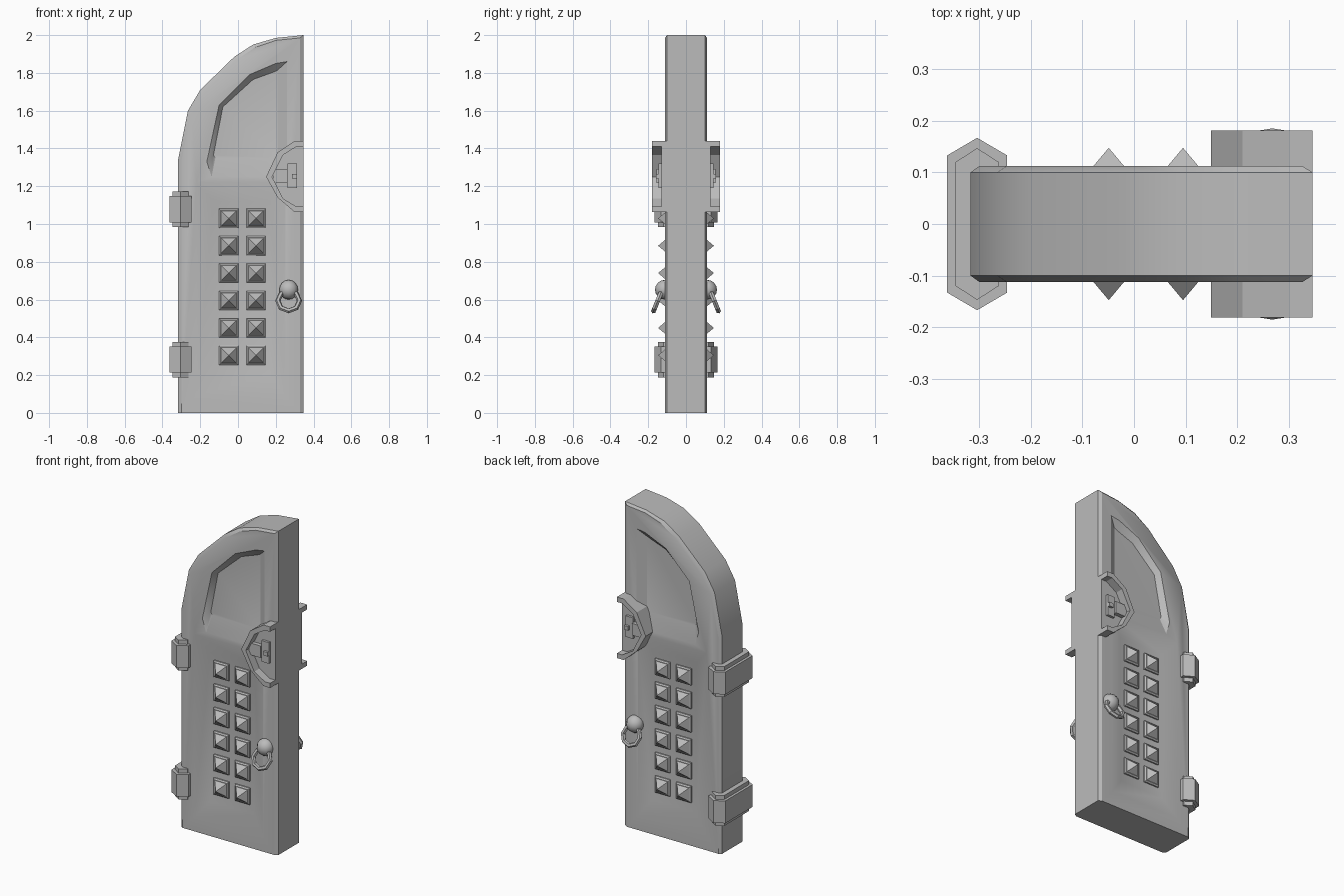
import bpy, bmesh, math
from mathutils import Matrix

cube = bpy.data.objects.get("Cube")
if cube:
    bpy.data.objects.remove(cube, do_unlink=True)

grey = bpy.data.materials.new("stone grey")
grey.use_nodes = True
GREY = (0.5, 0.5, 0.5, 1)
grey.diffuse_color = GREY
grey.node_tree.nodes["Principled BSDF"].inputs["Base Color"].default_value = GREY


def finish(name, bm, smooth=30):
    bmesh.ops.recalc_face_normals(bm, faces=bm.faces)
    mesh = bpy.data.meshes.new(name)
    bm.to_mesh(mesh)
    bm.free()
    mesh.materials.append(grey)
    ob = bpy.data.objects.new(name, mesh)
    bpy.context.collection.objects.link(ob)
    activate(ob)
    if smooth:
        bpy.ops.object.shade_smooth_by_angle(angle=math.radians(smooth))
    return ob


def activate(ob):
    bpy.ops.object.select_all(action='DESELECT')
    ob.select_set(True)
    bpy.context.view_layer.objects.active = ob


def loft(bm, rings, axis='y'):
    """Skin equal-sized outlines, each given as (points, depth)."""
    loops = []
    for pts, d in rings:
        loops.append([bm.verts.new((a, d, b) if axis == 'y' else (a, b, d)) for a, b in pts])
    for lo, hi in zip(loops, loops[1:]):
        n = len(lo)
        for i in range(n):
            j = (i + 1) % n
            bm.faces.new((lo[i], lo[j], hi[j], hi[i]))
    bm.faces.new(loops[0])
    bm.faces.new(loops[-1])


def rect(x0, x1, z0, z1):
    return [(x0, z0), (x1, z0), (x1, z1), (x0, z1)]


def square(x, z, h):
    return rect(x - h, x + h, z - h, z + h)


# Door leaf: half arch with chamfered faces
outline = [(-.317, 0), (.346, 0), (.346, 2), (.2, 1.985), (.08, 1.95),
           (-.02, 1.885), (-.2, 1.71), (-.265, 1.6), (-.317, 1.34)]
face = [(-.3, 0), (.327, 0), (.327, 1.985), (.2, 1.972), (.09, 1.935),
        (-.005, 1.87), (-.18, 1.695), (-.247, 1.59), (-.3, 1.335)]
bm = bmesh.new()
loft(bm, [(face, -.112), (outline, -.1), (outline, .1), (face, .112)])
door = finish("door_leaf", bm, 0)

# Dished lower panel and arched upper panel, sunk in both faces
panel_rim = rect(-.22, .25, .09, 1.22)
panel_floor = rect(-.13, .17, .2, 1.12)
arch_rim = [(.26, 1.25), (.26, 1.86), (.2, 1.85), (.06, 1.79),
            (-.1, 1.63), (-.165, 1.33), (-.14, 1.25)]
arch_floor = [(.21, 1.35), (.21, 1.815), (.19, 1.805), (.08, 1.765),
              (-.08, 1.62), (-.13, 1.365), (-.12, 1.35)]
for side in (-1, 1):
    for rim, floor, depth in ((panel_rim, panel_floor, .086), (arch_rim, arch_floor, .08)):
        bm = bmesh.new()
        loft(bm, [(floor, side * depth), (rim, side * .112), (rim, side * .15)])
        cutter = finish("panel_cutter", bm, 0)
        cutter.hide_render = True
        activate(door)
        cut = door.modifiers.new("sunk_panel", 'BOOLEAN')
        cut.operation, cut.solver, cut.object = 'DIFFERENCE', 'EXACT', cutter
        bpy.ops.object.modifier_apply(modifier=cut.name)
        bpy.data.objects.remove(cutter, do_unlink=True)
activate(door)
bpy.ops.object.shade_smooth_by_angle(angle=math.radians(30))

# Hinges: hexagonal blocks wrapped round the door edge
def hexagon(w, shoulder, tip):
    x = -.304
    return [(x - w, -shoulder), (x, -tip), (x + w, -shoulder),
            (x + w, shoulder), (x, tip), (x - w, shoulder)]


for name, z in (("lower_hinge", .282), ("upper_hinge", 1.078)):
    bm = bmesh.new()
    for shape, h in ((hexagon(.058, .133, .167), .069), (hexagon(.042, .12, .147), .094)):
        loft(bm, [(shape, z - h), (shape, z + h)], 'z')
    finish(name, bm, 0)

# Lock outlines
outer = [(.346, 1.44), (.3, 1.44), (.21, 1.38), (.149, 1.25),
         (.21, 1.14), (.3, 1.063), (.346, 1.063)]
inner = [(.346, 1.41), (.31, 1.41), (.238, 1.365), (.18, 1.25),
         (.238, 1.135), (.31, 1.092), (.346, 1.092)]

for side, label in ((-1, "front"), (1, "back")):
    # Studs: square plate with a pyramid
    bm = bmesh.new()
    for col in range(2):
        for row in range(6):
            x, z = -.049 + .144 * col, .305 + .145 * row
            loft(bm, [(square(x, z, .051), side * .08), (square(x, z, .051), side * .094),
                      (square(x, z, .043), side * .1), (square(x, z, .04), side * .1),
                      (square(x, z, .0005), side * .147)])
    finish(label + "_studs", bm, 0)

    # Lock: raised rim, back plate, bolt blocks
    bm = bmesh.new()
    rim = outer + inner[::-1]
    loft(bm, [(rim, side * .08), (rim, side * .181)])
    loft(bm, [(outer, side * .08), (outer, side * .13)])
    for block, depth in ((rect(.185, .262, 1.217, 1.29), .155),
                         (rect(.262, .312, 1.19, 1.32), .145),
                         (rect(.285, .312, 1.24, 1.265), .16)):
        loft(bm, [(block, side * .11), (block, side * depth)])
    finish(label + "_lock", bm, 0)

    # Knocker ball
    bm = bmesh.new()
    bmesh.ops.create_uvsphere(bm, u_segments=10, v_segments=8, radius=.052,
                              matrix=Matrix.Translation((.268, side * .112, .652)))
    finish(label + "_knocker_ball", bm, 40)

    # Knocker ring, hanging and tilted outwards
    bpy.ops.mesh.primitive_torus_add(major_segments=8, minor_segments=6,
                                     major_radius=.057, minor_radius=.014,
                                     location=(.268, side * .15, .593),
                                     rotation=(math.pi / 2 + side * math.radians(22), 0, 0))
    ring = bpy.context.object
    ring.name = label + "_knocker_ring"
    ring.data.materials.append(grey)
